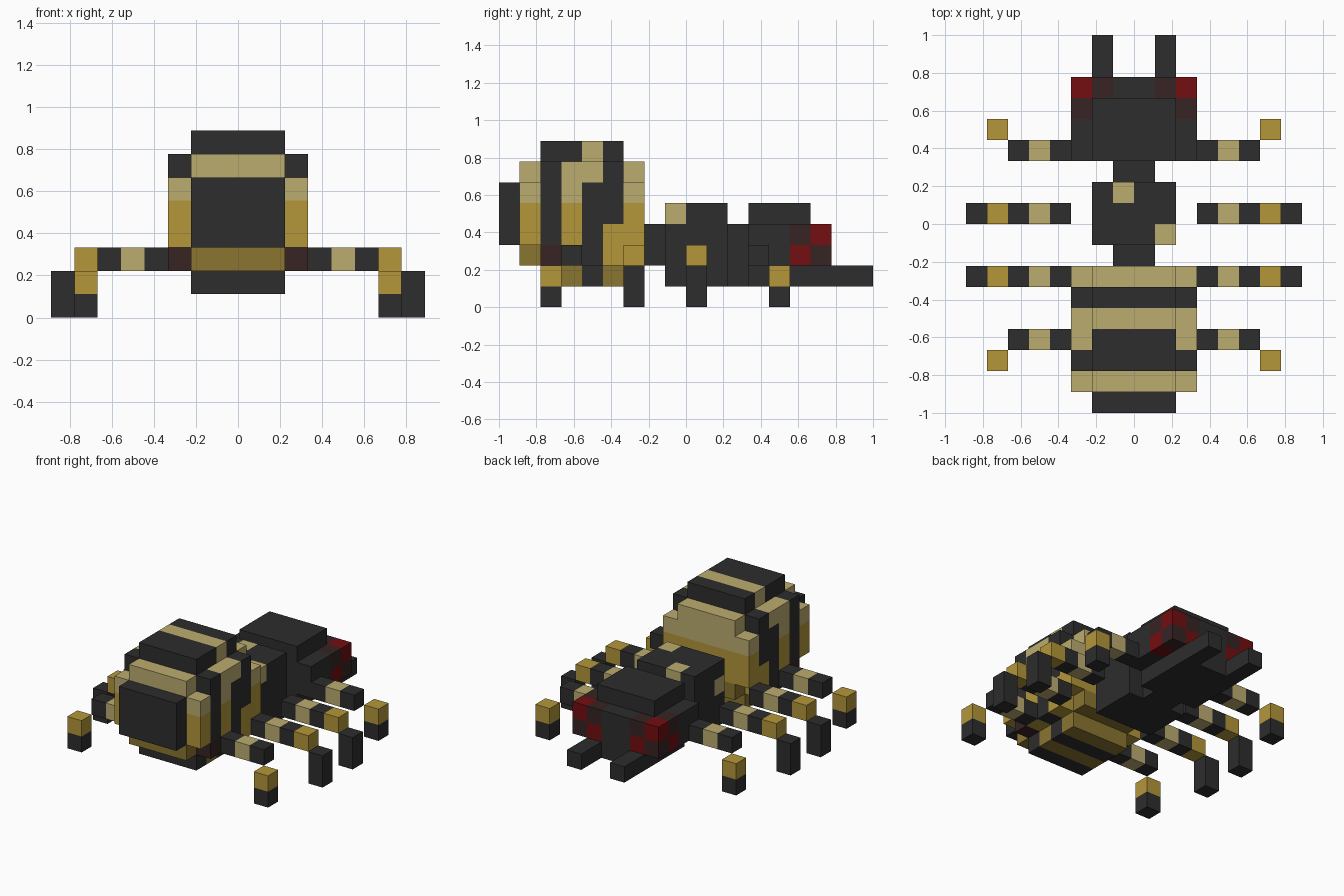
import bpy, bmesh
from mathutils import Vector

if "Cube" in bpy.data.objects:
    bpy.data.objects.remove(bpy.data.objects["Cube"])

U = 1 / 9  # size of one cube


def material(name, rgb):
    m = bpy.data.materials.new(name)
    lin = [((c / 255 + 0.055) / 1.055) ** 2.4 for c in rgb]
    m.diffuse_color = (*lin, 1)
    m.use_nodes = True
    m.node_tree.nodes["Principled BSDF"].inputs["Base Color"].default_value = m.diffuse_color
    return m


DARK, TAN, GOLD, OLIVE, RED, MAROON = range(6)
MATS = [material("charcoal", (45, 45, 45)), material("pale tan", (188, 172, 112)),
        material("gold", (180, 150, 58)), material("olive gold", (138, 117, 48)),
        material("eye red", (115, 14, 16)), material("dark maroon", (55, 35, 36))]

# Each direction with the two in-plane axes that give outward winding
SIDES = [(Vector((1, 0, 0)), Vector((0, 1, 0)), Vector((0, 0, 1))),
         (Vector((0, 1, 0)), Vector((0, 0, 1)), Vector((1, 0, 0))),
         (Vector((0, 0, 1)), Vector((1, 0, 0)), Vector((0, 1, 0)))]


def cubes(name, boxes, colour):
    """Fill boxes (x0,x1,y0,y1,z0,z1) with unit cubes, keep only outer faces."""
    cells = {(x, y, z) for x0, x1, y0, y1, z0, z1 in boxes
             for x in range(x0, x1) for y in range(y0, y1) for z in range(z0, z1)}
    bm = bmesh.new()
    for c in sorted(cells):
        centre = Vector(c) + Vector((0.5, 0.5, 0.5))
        for n, a, b in SIDES:
            for s in (1, -1):
                if tuple(int(v) for v in Vector(c) + n * s) in cells:
                    continue
                mid = centre + n * s * 0.5
                corners = [mid + a * i * 0.5 + b * j * 0.5 * s
                           for i, j in ((-1, -1), (1, -1), (1, 1), (-1, 1))]
                f = bm.faces.new([bm.verts.new(p * U) for p in corners])
                f.material_index = colour(*c)
    bmesh.ops.remove_doubles(bm, verts=bm.verts, dist=1e-4)
    me = bpy.data.meshes.new(name)
    bm.to_mesh(me)
    bm.free()
    for m in MATS:
        me.materials.append(m)
    ob = bpy.data.objects.new(name, me)
    bpy.context.collection.objects.link(ob)
    return ob


def column(x):
    """Distance of a cube from the middle plane: 0, 1, 2 ..."""
    return x if x >= 0 else -x - 1


# Striped abdomen
def abdomen_colour(x, y, z):
    a = column(x)
    if y == -7 and z == 2 and a == 2:
        return MAROON
    striped = (y in (-8, -3) or (y == -6 and z < 7)
               or (y == -5 and z > 5) or (y == -4 and z < 4))
    if not striped:
        return DARK
    if z > 4:
        return TAN
    return GOLD if z > 2 or (z == 2 and a == 2) else OLIVE


cubes("abdomen", [(-2, 2, -9, -8, 3, 6),
                  (-2, 2, -8, -2, 2, 7), (-3, 3, -8, -2, 3, 6),
                  (-3, 3, -7, -3, 2, 7), (-2, 2, -7, -3, 1, 8)], abdomen_colour)

# Thorax with a narrow waist and neck, and a few pale spots
SPOTS = {(-1, 1, 4), (1, -1, 4), (-2, -1, 3)}
cubes("thorax", [(-2, 2, -1, 2, 1, 5), (-1, 1, -2, -1, 2, 4), (-1, 1, 2, 3, 1, 4)],
      lambda x, y, z: TAN if (x, y, z) in SPOTS else DARK)


# Head with chequered eyes at the outer corners
def head_colour(x, y, z):
    a = column(x)
    if z in (2, 3) and a + y >= 7 and a >= 1 and y >= 5:
        return RED if (a + y + z) % 2 else MAROON
    return DARK


cubes("head", [(-3, 3, 3, 7, 2, 4), (-2, 2, 3, 6, 4, 5), (-2, 2, 3, 7, 1, 2)], head_colour)

# Mandibles
for side, x in (("right", 1), ("left", -2)):
    cubes(side + "_mandible", [(x, x + 1, 7, 9, 1, 2)], lambda x, y, z: DARK)


# Banded legs
def leg_colour(x, y, z):
    a = column(x)
    return TAN if a == 4 else GOLD if a == 6 and z > 0 else DARK


def leg(name, boxes):
    cubes("right_" + name, boxes, leg_colour)
    cubes("left_" + name, [(-b[1], -b[0], *b[2:]) for b in boxes], leg_colour)


for name, y, foot_y in (("front_leg", 3, 4), ("rear_leg", -6, -7)):
    leg(name, [(3, 6, y, y + 1, 2, 3), (6, 7, foot_y, foot_y + 1, 0, 2)])
for name, y in (("middle_leg", 0), ("hind_middle_leg", -3)):
    leg(name, [(3, 7, y, y + 1, 2, 3), (7, 8, y, y + 1, 0, 2)])
